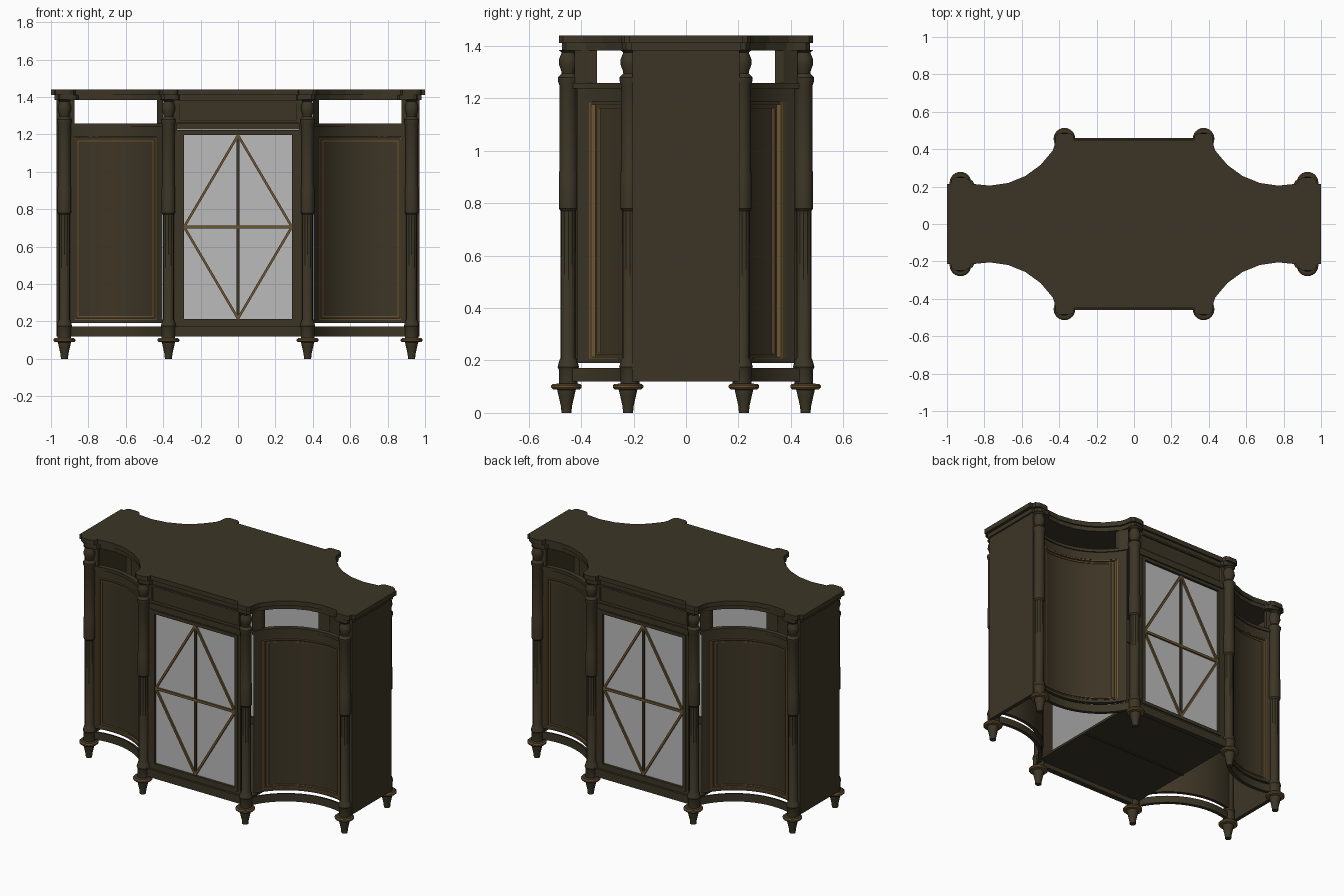
import bpy, bmesh, math
from mathutils import Vector, Matrix

if "Cube" in bpy.data.objects:
    bpy.data.objects.remove(bpy.data.objects["Cube"])


def material(name, rgb):
    m = bpy.data.materials.new(name)
    m.diffuse_color = (*rgb, 1)
    m.use_nodes = True
    m.node_tree.nodes["Principled BSDF"].inputs["Base Color"].default_value = m.diffuse_color
    return m


WOOD = material("dark_wood", (0.045, 0.036, 0.019))
PANEL = material("brown_panel_wood", (0.047, 0.036, 0.019))
GOLD = material("gilt_trim", (0.15, 0.092, 0.032))
GLASS = material("grey_glass", (0.5, 0.5, 0.5))


def finish(bm, name, mats, mirror=(False, False), smooth=False):
    bmesh.ops.recalc_face_normals(bm, faces=bm.faces[:])
    me = bpy.data.meshes.new(name)
    bm.to_mesh(me)
    bm.free()
    ob = bpy.data.objects.new(name, me)
    bpy.context.collection.objects.link(ob)
    for m in mats:
        me.materials.append(m)
    if any(mirror):
        mod = ob.modifiers.new("mirror", 'MIRROR')
        mod.use_axis = (mirror[0], mirror[1], False)
        mod.use_mirror_merge = False
    if smooth:
        bpy.ops.object.select_all(action='DESELECT')
        ob.select_set(True)
        bpy.context.view_layer.objects.active = ob
        bpy.ops.object.shade_smooth_by_angle(angle=math.radians(35))
    return ob


def box(bm, x0, x1, y0, y1, z0, z1):
    mat = Matrix.Translation(((x0 + x1) / 2, (y0 + y1) / 2, (z0 + z1) / 2)) \
        @ Matrix.Diagonal((x1 - x0, y1 - y0, z1 - z0, 1))
    bmesh.ops.create_cube(bm, size=1, matrix=mat)


def frame(bm, x0, x1, z0, z1, w, y0, y1):
    box(bm, x0, x1, y0, y1, z0, z0 + w)
    box(bm, x0, x1, y0, y1, z1 - w, z1)
    box(bm, x0, x0 + w, y0, y1, z0 + w, z1 - w)
    box(bm, x1 - w, x1, y0, y1, z0 + w, z1 - w)


def bar(bm, a, b, w, y0, y1):
    """Straight glazing bar between two (x, z) points."""
    d = Vector((b[0] - a[0], 0, b[1] - a[1]))
    mat = Matrix.Translation(((a[0] + b[0]) / 2, (y0 + y1) / 2, (a[1] + b[1]) / 2)) \
        @ Matrix.Rotation(math.atan2(d.x, d.z), 4, 'Y') @ Matrix.Diagonal((w, y1 - y0, d.length, 1))
    bmesh.ops.create_cube(bm, size=1, matrix=mat)


# Concave wing curve: circle centred in front of the wing
CX, CY = 0.78, 0.6165


def arc_pts(r, x0, x1, n):
    a0, a1 = math.asin((x0 - CX) / r), math.asin((x1 - CX) / r)
    return [(CX + r * math.sin(a0 + (a1 - a0) * i / n),
             CY - r * math.cos(a0 + (a1 - a0) * i / n)) for i in range(n + 1)]


def prism(bm, outline, z0, z1):
    lo = [bm.verts.new((x, y, z0)) for x, y in outline]
    hi = [bm.verts.new((x, y, z1)) for x, y in outline]
    bm.faces.new(lo)
    bm.faces.new(hi)
    n = len(lo)
    for i in range(n):
        bm.faces.new((lo[i], lo[(i + 1) % n], hi[(i + 1) % n], hi[i]))


def arc_slab(bm, r0, r1, x0, x1, z0, z1, n=16):
    prism(bm, arc_pts(r0, x0, x1, n) + arc_pts(r1, x0, x1, n)[::-1], z0, z1)


def arc_frame(bm, r0, r1, x0, x1, z0, z1, w):
    arc_slab(bm, r0, r1, x0, x1, z0, z0 + w)
    arc_slab(bm, r0, r1, x0, x1, z1 - w, z1)
    arc_slab(bm, r0, r1, x0, x0 + w, z0 + w, z1 - w, 2)
    arc_slab(bm, r0, r1, x1 - w, x1, z0 + w, z1 - w, 2)


# Table top with tabs over the columns, and moulding below it
quad = [(0.32, 0.45), (0.325, 0.475), (0.345, 0.485), (0.4, 0.485), (0.418, 0.47), (0.425, 0.42)]
quad += arc_pts(0.4115, 0.435, 0.87, 5)
quad += [(0.88, 0.237), (0.9, 0.248), (0.955, 0.248), (0.975, 0.235), (0.98, 0.215), (1.0, 0.215)]
back = quad[::-1]
outline = quad + [(x, -y) for x, y in back] + [(-x, -y) for x, y in quad] + [(-x, y) for x, y in back]
bm = bmesh.new()
prism(bm, outline, 1.41, 1.44)
finish(bm, "table_top", [WOOD])
bm = bmesh.new()
prism(bm, [(x * 0.98, y * 0.975) for x, y in outline], 1.383, 1.41)
finish(bm, "top_moulding", [WOOD])

# Turned columns with feet; gilt disc and fluted lower shaft
profile = [(0, 0), (0.019, 0), (0.021, 0.025), (0.029, 0.06), (0.034, 0.082), (0.034, 0.088),
           (0.052, 0.09), (0.058, 0.096), (0.058, 0.104), (0.052, 0.11), (0.036, 0.112),
           (0.036, 0.165), (0.041, 0.175), (0.034, 0.2), (0.030, 0.21), (0.030, 0.77),
           (0.036, 0.78), (0.036, 0.915), (0.033, 0.925), (0.034, 1.25), (0.039, 1.265),
           (0.039, 1.28), (0.025, 1.295), (0.027, 1.305), (0.036, 1.33), (0.035, 1.35),
           (0.025, 1.375), (0.038, 1.385)]
SEG = 24
for name, cx, cy in (("centre_columns", 0.372, 0.449), ("corner_columns", 0.928, 0.214)):
    bm = bmesh.new()
    rings = []
    for r, z in profile:
        dy = 0.007 if z < 0.111 else 0
        ring = []
        for k in range(SEG):
            a = math.tau * k / SEG
            f = 0.9 if 0.2 < z < 0.775 and k % 2 else 1
            ring.append(bm.verts.new((cx + max(r, 0.0005) * f * math.cos(a),
                                      cy + dy + max(r, 0.0005) * f * math.sin(a), z)))
        rings.append(ring)
    for i in range(len(rings) - 1):
        for k in range(SEG):
            j = (k + 1) % SEG
            fc = bm.faces.new((rings[i][k], rings[i][j], rings[i + 1][j], rings[i + 1][k]))
            fc.material_index = 1 if 0.087 < profile[i][1] < 0.105 else 0
    finish(bm, name, [WOOD, GOLD], (True, True), True)

ALL = (True, True)
# Curved wing doors: panel, raised frame and gilt beads
bm = bmesh.new()
arc_slab(bm, 0.433, 0.447, 0.405, 0.905, 0.19, 1.24)
finish(bm, "wing_door_panels", [PANEL], ALL, True)
bm = bmesh.new()
arc_slab(bm, 0.425, 0.433, 0.405, 0.905, 0.19, 0.21)
arc_slab(bm, 0.425, 0.433, 0.405, 0.905, 1.185, 1.24)
arc_slab(bm, 0.425, 0.433, 0.405, 0.437, 0.21, 1.185, 2)
arc_slab(bm, 0.425, 0.433, 0.872, 0.905, 0.21, 1.185, 2)
arc_slab(bm, 0.418, 0.45, 0.405, 0.905, 1.238, 1.258)
finish(bm, "wing_door_frames", [WOOD], ALL, True)
bm = bmesh.new()
arc_frame(bm, 0.422, 0.433, 0.437, 0.872, 0.208, 1.182, 0.006)
arc_frame(bm, 0.428, 0.434, 0.452, 0.857, 0.223, 1.167, 0.005)
finish(bm, "wing_door_beads", [GOLD], ALL, True)

# Curved plinth and side stiles of the upper openings
bm = bmesh.new()
arc_slab(bm, 0.418, 0.44, 0.4, 0.92, 0.12, 0.165)
arc_slab(bm, 0.418, 0.424, 0.4, 0.92, 0.16, 0.172)
finish(bm, "wing_plinths", [WOOD], ALL, True)
bm = bmesh.new()
arc_slab(bm, 0.425, 0.445, 0.4, 0.432, 1.258, 1.385, 2)
arc_slab(bm, 0.425, 0.445, 0.875, 0.91, 1.258, 1.385, 2)
finish(bm, "opening_stiles", [WOOD], ALL)

# End walls
bm = bmesh.new()
box(bm, 0.945, 0.97, -0.205, 0.205, 0.12, 1.385)
finish(bm, "end_walls", [WOOD], (True, False))

# Centre carcass front and back: plinth, stiles, rails, drawer front
FB = (False, True)
bm = bmesh.new()
box(bm, -0.37, 0.37, 0.425, 0.46, 0.12, 0.172)
for s in (-1, 1):
    box(bm, min(s * 0.325, s * 0.37), max(s * 0.325, s * 0.37), 0.415, 0.44, 0.172, 1.385)
box(bm, -0.33, 0.33, 0.415, 0.45, 1.225, 1.26)
box(bm, -0.33, 0.33, 0.415, 0.437, 1.26, 1.385)
frame(bm, -0.325, 0.325, 1.262, 1.38, 0.012, 0.437, 0.446)
finish(bm, "centre_carcass", [WOOD], FB)
bm = bmesh.new()
frame(bm, -0.33, 0.33, 0.172, 1.222, 0.02, 0.42, 0.446)
frame(bm, -0.312, 0.312, 0.19, 1.218, 0.022, 0.42, 0.452)
finish(bm, "glass_door_frame", [WOOD], FB)
bm = bmesh.new()
frame(bm, -0.316, 0.316, 1.27, 1.374, 0.003, 0.44, 0.448)
finish(bm, "drawer_bead", [GOLD], FB)

# Glass and lozenge glazing bars
bm = bmesh.new()
box(bm, -0.3, 0.3, 0.43, 0.436, 0.2, 1.21)
finish(bm, "glass_panes", [GLASS], FB)
bm = bmesh.new()
bar(bm, (0, 0.205), (0, 1.205), 0.017, 0.436, 0.446)
finish(bm, "centre_glazing_bar", [WOOD], FB)
bm = bmesh.new()
bar(bm, (-0.29, 0.705), (0.29, 0.705), 0.016, 0.436, 0.447)
for sx in (-1, 1):
    for z in (0.215, 1.195):
        bar(bm, (0, z), (sx * 0.288, 0.705), 0.013, 0.436, 0.447)
finish(bm, "lozenge_glazing_bars", [GOLD], FB)

# Centre floor in two halves with a thin batten at the join
bm = bmesh.new()
box(bm, -0.39, 0.39, -0.43, 0.43, 0.15, 0.165)
box(bm, -0.39, 0.39, -0.006, 0.006, 0.143, 0.15)
finish(bm, "centre_floor", [WOOD])
